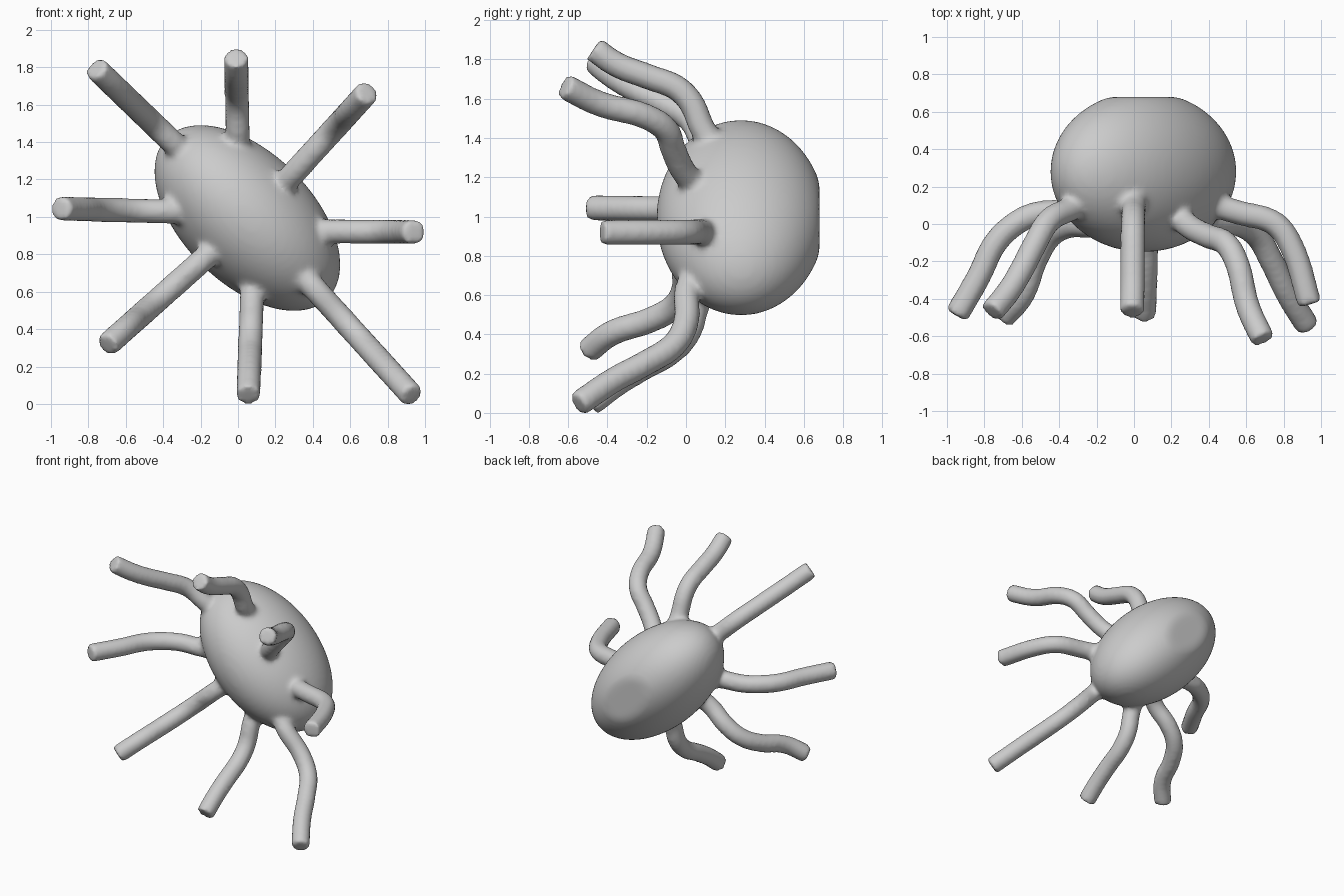
import bpy, math

if "Cube" in bpy.data.objects:
    bpy.data.objects.remove(bpy.data.objects["Cube"])

# Each arm runs straight in the front view: root (x, z), tip (x, z),
# and its depth y at the shared fractions STEPS along the way
STEPS = (0, .22, .45, .6, .72, .84, 1)
ARMS = (
    ((0, 1.36), (-.01, 1.87), (.15, .08, .03, -.04, -.19, -.35, -.47)),      # top
    ((.18, 1.12), (.69, 1.68), (.1, -.01, -.07, -.1, -.2, -.44, -.62)),      # upper right
    ((.33, .94), (.94, .935), (.14, .09, .05, .03, -.01, -.12, -.43)),       # right
    ((.24, .82), (.93, .06), (.12, .01, 0, -.06, -.2, -.37, -.55)),          # lower right
    ((.08, .72), (.055, .06), (.14, .06, .01, -.08, -.22, -.35, -.49)),      # bottom
    ((-.06, .9), (-.7, .33), (.1, 0, -.01, -.06, -.18, -.38, -.5)),          # lower left
    ((-.2, 1.04), (-.95, 1.06), (.12, .07, .05, -.01, -.1, -.28, -.49)),     # left
    ((-.2, 1.27), (-.76, 1.81), (.2, .09, .02, -.12, -.25, -.36, -.47)),     # upper left
)

# Tilted ellipsoid body, slightly flattened at the back
bpy.ops.mesh.primitive_uv_sphere_add(segments=64, ring_count=32, radius=1)
body = bpy.context.object
body.scale = (.61, .43, .35)
body.rotation_euler = (0, math.radians(45), 0)
body.location = (.05, .28, 1.01)
bpy.ops.object.transform_apply(location=True, rotation=True, scale=True)
for v in body.data.vertices:
    v.co.y = min(v.co.y, .68)

# Eight bent tubes
curve = bpy.data.curves.new("arms", "CURVE")
curve.dimensions = "3D"
curve.bevel_depth = .067
curve.bevel_resolution = 5
curve.resolution_u = 8
curve.use_fill_caps = True
for (x0, z0), (x1, z1), depths in ARMS:
    sp = curve.splines.new("BEZIER")
    sp.bezier_points.add(len(STEPS) - 1)
    for bp, t, y in zip(sp.bezier_points, STEPS, depths):
        bp.co = (x0 + (x1 - x0) * t, y, z0 + (z1 - z0) * t)
        bp.handle_left_type = bp.handle_right_type = "AUTO"
arms = bpy.data.objects.new("arms", curve)
bpy.context.collection.objects.link(arms)
bpy.ops.object.select_all(action="DESELECT")
arms.select_set(True)
bpy.context.view_layer.objects.active = arms
bpy.ops.object.convert(target="MESH")

# Fuse arms and body into one soft skin
arms = bpy.context.object
body.select_set(True)
arms.select_set(True)
bpy.context.view_layer.objects.active = body
bpy.ops.object.join()
body.name = "octopus_body_with_arms"
remesh = body.modifiers.new("fuse", "REMESH")
remesh.mode = "VOXEL"
remesh.voxel_size = .018
remesh.use_smooth_shade = True
smooth = body.modifiers.new("soften", "SMOOTH")
smooth.factor = .5
smooth.iterations = 8
bpy.ops.object.modifier_apply(modifier="fuse")
bpy.ops.object.modifier_apply(modifier="soften")
bpy.ops.object.shade_smooth()

# Stand on the ground
low = min(v.co.z for v in body.data.vertices)
for v in body.data.vertices:
    v.co.z -= low
